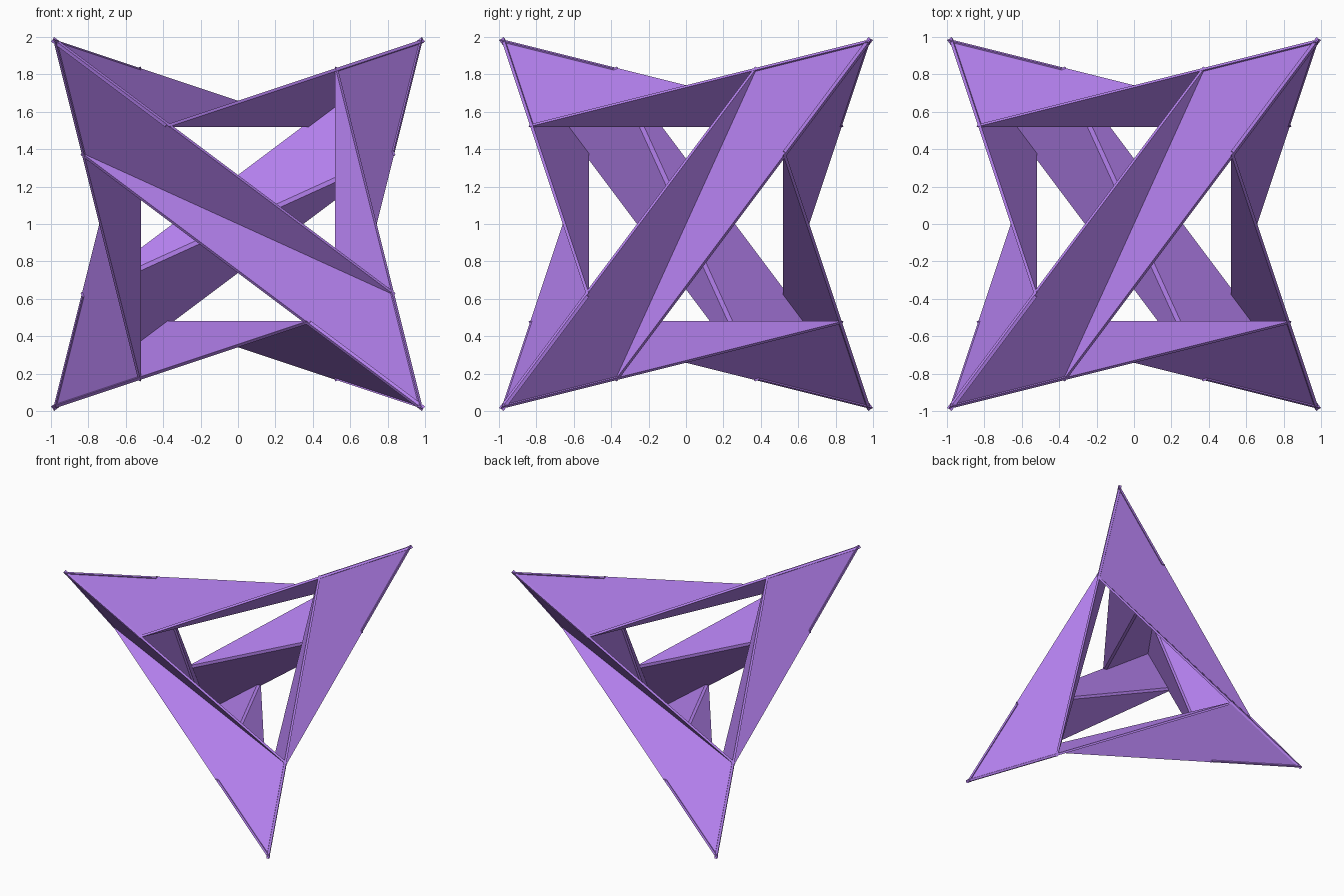
import bpy, bmesh
from mathutils import Vector, Matrix

if "Cube" in bpy.data.objects:
    bpy.data.objects.remove(bpy.data.objects["Cube"])

T = 0.018                      # sheet thickness
S = 1 / (1 + 0.62 * T)         # keeps the thickened tips inside a 2 unit cube

mat = bpy.data.materials.new("violet")
mat.diffuse_color = (0.46, 0.22, 0.86, 1)
mat.use_nodes = True
mat.node_tree.nodes["Principled BSDF"].inputs["Base Color"].default_value = mat.diffuse_color

# one folded strut: two thin triangular sheets meeting in a valley fold
fold_a = Vector((-11, -7, 5)) / 13
fold_b = Vector((11, -7, -5)) / 13
tips = Vector((-1, -1, 1)), Vector((1, -1, -1))


def add_sheet(bm, tip):
    tri = [tip, fold_a, fold_b]
    n = (tri[1] - tri[0]).cross(tri[2] - tri[0]).normalized()
    if n.y < 0:
        n = -n                 # thickness goes toward the model's centre
    outer = [bm.verts.new(p) for p in tri]
    inner = [bm.verts.new(p + n * T) for p in tri]
    bm.faces.new(outer)
    bm.faces.new(inner[::-1])
    for i in range(3):
        j = (i + 1) % 3
        bm.faces.new((outer[j], outer[i], inner[i], inner[j]))
    return inner


bm = bmesh.new()
in1, in2 = [add_sheet(bm, t) for t in tips]
bmesh.ops.recalc_face_normals(bm, faces=bm.faces)
# narrow strip closing the back of the fold
strip = bm.faces.new((in1[1], in1[2], in2[2], in2[1]))
strip.normal_update()
if strip.normal.y < 0:
    strip.normal_flip()
mesh = bpy.data.meshes.new("folded_strut")
bm.to_mesh(mesh)
bm.free()
mesh.materials.append(mat)

# six struts: three cyclic axis turns, each with a half-turned opposite
cycle = Matrix(((0, 1, 0), (0, 0, 1), (1, 0, 0)))
half_turn = Matrix.Diagonal((-1, -1, 1))
names = [("front_strut", "back_strut"), ("left_strut", "right_strut"),
         ("bottom_strut", "top_strut")]
turn = Matrix.Identity(3)
for pair in names:
    for name, m in zip(pair, (turn, turn @ half_turn)):
        ob = bpy.data.objects.new(name, mesh)
        ob.matrix_world = (Matrix.Translation((0, 0, 1)) @ m.to_4x4()
                           @ Matrix.Scale(S, 4))
        bpy.context.collection.objects.link(ob)
    turn = cycle @ turn
